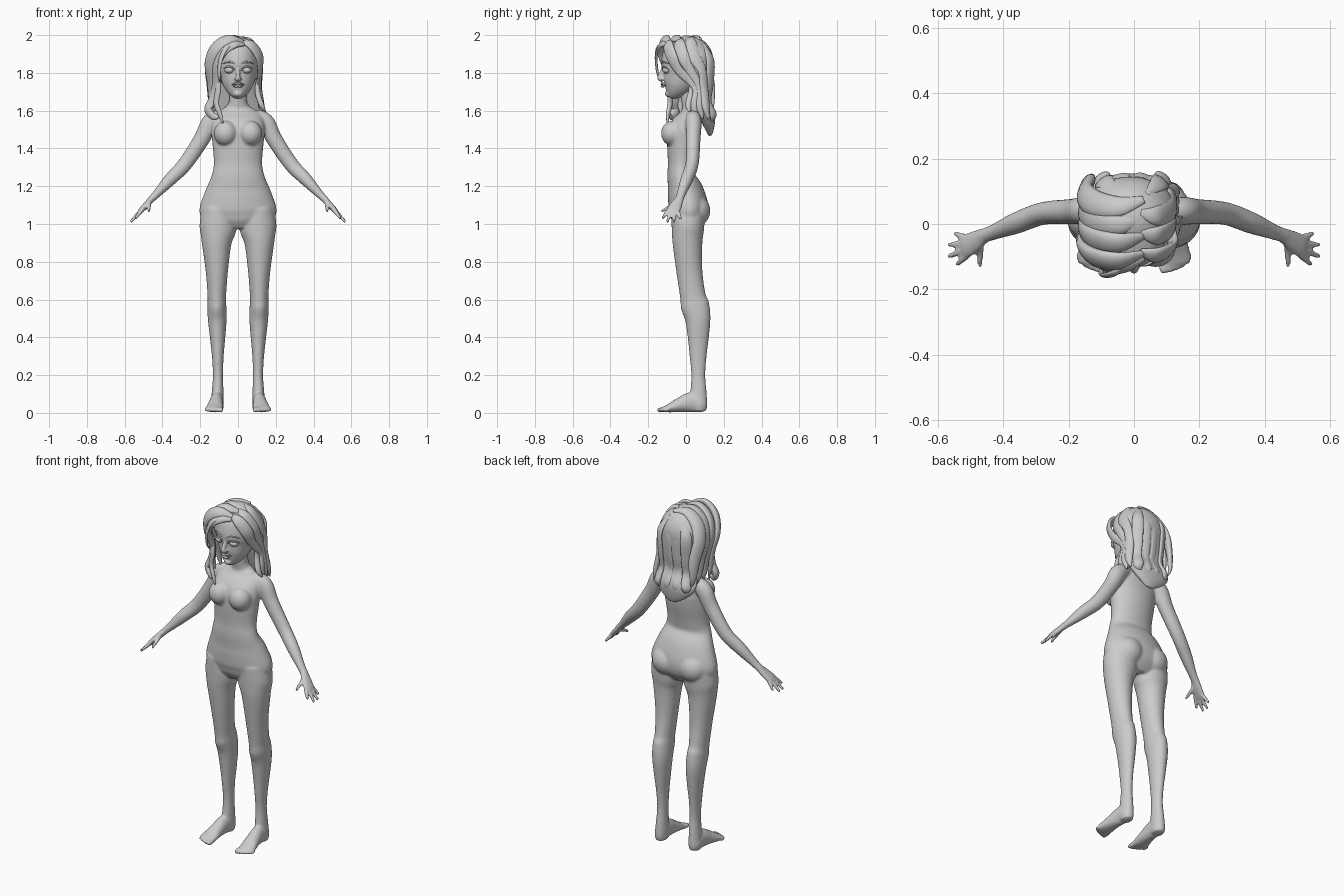
import bpy, bmesh, math
from mathutils import Vector, Matrix

X, Y = Vector((1, 0, 0)), Vector((0, 1, 0))


def spline(keys, i, t):
    """Catmull-Rom interpolation over tuples of any length."""
    k = [keys[max(0, min(len(keys) - 1, i + d))] for d in (-1, 0, 1, 2)]
    return [0.5 * (2 * b + (c - a) * t + (2 * a - 5 * b + 4 * c - d) * t * t
                   + (3 * b - a - 3 * c + d) * t ** 3) for a, b, c, d in zip(*k)]


def tube(bm, keys, ref=X, out=None, mirror=False, n=20, sub=6):
    """Loft ellipses (x, y, z, half width, half depth) along a smooth path."""
    pts = [spline(keys, i, s / sub) for i in range(len(keys) - 1) for s in range(sub)]
    pts.append(list(keys[-1]))
    for sx in ((1, -1) if mirror else (1,)):
        rings = []
        for i, p in enumerate(pts):
            c = Vector(p[:3])
            t = (Vector(pts[min(i + 1, len(pts) - 1)][:3])
                 - Vector(pts[max(i - 1, 0)][:3])).normalized()
            if out:
                r = c - Vector((out[0], out[1], min(c.z, out[2])))
                u = t.cross(r).normalized()
            else:
                u = (ref - t * ref.dot(t)).normalized()
            v = t.cross(u)
            ring = []
            for k in range(n):
                a = 2 * math.pi * k / n
                q = c + u * max(p[3], .001) * math.cos(a) + v * max(p[4], .001) * math.sin(a)
                ring.append(bm.verts.new((q.x * sx, q.y, q.z)))
            rings.append(ring)
        for a, b in zip(rings, rings[1:]):
            for k in range(n):
                bm.faces.new((a[k], a[(k + 1) % n], b[(k + 1) % n], b[k]))
        bm.faces.new(rings[0])
        bm.faces.new(rings[-1])


def ball(bm, c, r, mirror=False, tilt=0):
    for sx in ((1, -1) if mirror else (1,)):
        m = (Matrix.Translation((c[0] * sx, c[1], c[2])) @ Matrix.Rotation(tilt * sx, 4, 'Z')
             @ Matrix.Diagonal((*r, 1)))
        bmesh.ops.create_uvsphere(bm, u_segments=32, v_segments=20, radius=1, matrix=m)


def finish(bm, name, voxel=0, smooth=6):
    bmesh.ops.recalc_face_normals(bm, faces=bm.faces)
    for f in bm.faces:
        f.smooth = True
    me = bpy.data.meshes.new(name)
    bm.to_mesh(me)
    bm.free()
    ob = bpy.data.objects.new(name, me)
    bpy.context.collection.objects.link(ob)
    if voxel:
        m = ob.modifiers.new("blend", 'REMESH')
        m.mode, m.voxel_size, m.use_smooth_shade = 'VOXEL', voxel, True
        s = ob.modifiers.new("soften", 'SMOOTH')
        s.factor, s.iterations = 0.5, smooth
    return ob


# --- Body: torso, limbs and feet blended into one skin
bm = bmesh.new()
tube(bm, [(0, .01, .975, .11, .06), (0, .012, 1.02, .185, .09), (0, .014, 1.08, .204, .105),
          (0, -.002, 1.17, .175, .096), (0, -.025, 1.25, .142, .074), (0, -.022, 1.32, .128, .074),
          (0, -.015, 1.42, .135, .085), (0, -.008, 1.5, .142, .085), (0, .018, 1.565, .13, .06),
          (0, .025, 1.605, .09, .046), (0, .02, 1.64, .05, .042), (0, .005, 1.74, .045, .045)], n=40)
ball(bm, (.066, -.072, 1.48), (.062, .06, .066), True)                # bust
ball(bm, (.085, .045, 1.07), (.088, .084, .085), True)                # seat
tube(bm, [(.102, .012, 1.08, .09, .09), (.106, .01, .98, .098, .086), (.113, .008, .9, .079, .079),
          (.112, .018, .75, .059, .069), (.112, .036, .62, .049, .068), (.112, .047, .57, .05, .076),
          (.11, .062, .5, .05, .068), (.108, .065, .4, .041, .056), (.107, .064, .3, .031, .045),
          (.106, .065, .2, .027, .037), (.108, .066, .11, .031, .043), (.11, .068, .04, .034, .045),
          (.11, .068, .01, .03, .038)], mirror=True, n=28)            # legs
tube(bm, [(.11, .105, .035, .02, .026), (.111, .08, .04, .034, .038), (.113, .03, .056, .035, .054),
          (.118, -.03, .043, .04, .04), (.124, -.085, .026, .047, .024), (.127, -.122, .018, .044, .014)],
     mirror=True)                                                     # feet
for i in range(5):                                                    # toes
    x, y, r = .09 + .019 * i, -.151 + .0018 * i * i, .0135 - .001 * i
    tube(bm, [(x + .004, -.09, .019, r, r), (x, y + .015, .016, r, r), (x, y, .015, r * .6, r * .7)],
         mirror=True, n=12)
tube(bm, [(.09, .035, 1.575, .035, .035), (.145, .04, 1.54, .043, .047), (.192, .038, 1.45, .039, .043),
          (.28, .032, 1.318, .035, .039), (.36, .003, 1.235, .033, .034), (.43, -.025, 1.16, .024, .022),
          (.465, -.037, 1.125, .023, .018)], ref=Y, mirror=True)      # arms
tube(bm, [(.455, -.033, 1.135, .023, .018), (.482, -.05, 1.105, .032, .017),
          (.51, -.066, 1.075, .037, .015), (.522, -.071, 1.062, .032, .012)], ref=Y, mirror=True)
for base, tip in [((.507, -.092, 1.075), (.543, -.125, 1.03)), ((.515, -.078, 1.068), (.569, -.1, 1.01)),
                  ((.515, -.06, 1.068), (.57, -.064, 1.01)), ((.508, -.045, 1.075), (.55, -.028, 1.024)),
                  ((.47, -.055, 1.11), (.472, -.131, 1.066))]:        # fingers, thumb
    mid = [(a + b) / 2 for a, b in zip(base, tip)]
    tube(bm, [(*base, .012, .012), (*mid, .0105, .0105), (*tip, .008, .008)],
         ref=Vector((1, 0, 1)), mirror=True, n=12)
finish(bm, "body", .006, 8)

# --- Head with nose and ears
bm = bmesh.new()
tube(bm, [(0, -.09, 1.676, .018, .016), (0, -.076, 1.69, .043, .04), (0, -.05, 1.73, .075, .078),
          (0, -.02, 1.79, .096, .11), (0, -.008, 1.86, .104, .122), (0, .005, 1.93, .094, .108),
          (0, .01, 1.97, .045, .05)], n=40)
tube(bm, [(0, -.115, 1.83, .01, .012), (0, -.132, 1.79, .011, .014), (0, -.137, 1.771, .015, .015),
          (0, -.125, 1.758, .01, .008)], n=16)                        # nose
ball(bm, (.012, -.128, 1.768), (.009, .011, .008), True)
ball(bm, (0, -.092, 1.69), (.026, .02, .018))                         # chin
ball(bm, (.104, .002, 1.797), (.01, .023, .034), True, -.4)           # ears
finish(bm, "head", .005, 6)

# --- Facial features
bm = bmesh.new()
ball(bm, (.045, -.1, 1.815), (.026, .025, .019), True)
finish(bm, "eyes")
bm = bmesh.new()
tube(bm, [(.019, -.122, 1.813, .002, .003), (.032, -.126, 1.83, .004, .004),
          (.052, -.12, 1.833, .004, .005), (.076, -.098, 1.823, .002, .003)], ref=Y, mirror=True, n=10)
finish(bm, "eyelids")
bm = bmesh.new()
tube(bm, [(.018, -.128, 1.849, .002, .003), (.045, -.122, 1.858, .004, .005),
          (.082, -.094, 1.85, .002, .002)], ref=Y, mirror=True, n=10)
finish(bm, "eyebrows")
bm = bmesh.new()
for z, dz in ((1.741, .003), (1.731, -.004)):
    tube(bm, [(-.033, -.107, 1.737, .002, .001), (-.014, -.122, z + dz, .008, .005),
              (0, -.125, z, .009, .006), (.014, -.122, z + dz, .008, .005),
              (.033, -.107, 1.737, .002, .001)], ref=Y, n=12)
finish(bm, "lips")

# --- Hair: crown and the long fall down the back
bm = bmesh.new()
ball(bm, (-.012, .02, 1.862), (.138, .126, .134))
tube(bm, [(-.012, .03, 1.93, .1, .08), (-.012, .05, 1.87, .134, .095), (-.01, .068, 1.75, .125, .07),
          (-.008, .082, 1.65, .128, .042), (-.005, .112, 1.57, .135, .042), (0, .124, 1.51, .085, .026),
          (.005, .128, 1.465, .02, .008)], n=40)
finish(bm, "hair_back", .007, 10)

# --- Hair: separate swept locks
bm = bmesh.new()
HUB = (-.01, .02, 1.86)
for j in range(4):                       # parting sweeping over the left side
    y = -.1 + .055 * j
    tube(bm, [(.03, y + .01, 1.962 + .008 * min(j, 2), .012, .008),
              (-.045, y - .012, 1.976 + .004 * min(j, 1), .032, .018),
              (-.115, y - .004, 1.93, .04, .022), (-.15, y + .025, 1.845, .038, .02),
              (-.142, y + .06, 1.74, .032, .018), (-.14, y + .07, 1.64, .018, .012),
              (-.128, y + .07, 1.59, .004, .004)], out=HUB)
for j in range(3):                       # parting sweeping over the right side
    y = -.095 + .06 * j
    tube(bm, [(.02, y + .01, 1.965 + .01 * j, .012, .008), (.07, y, 1.948 + .008 * j, .03, .014),
              (.113, y + .02, 1.885, .033, .012), (.117, y + .06, 1.81, .024, .011),
              (.11, .055 + .02 * j, 1.72, .024, .014), (.124, .045 + .03 * j, 1.62, .022, .014),
              (.125, .06 + .03 * j, 1.555, .004, .004)], out=HUB)
finish(bm, "hair_side_locks")
bm = bmesh.new()
tube(bm, [(.03, -.105, 1.95, .01, .008), (-.02, -.13, 1.95, .022, .012), (-.075, -.135, 1.915, .026, .014),
          (-.115, -.108, 1.84, .026, .014), (-.118, -.07, 1.74, .026, .016), (-.135, -.055, 1.66, .03, .018),
          (-.158, -.055, 1.605, .027, .018), (-.125, -.075, 1.567, .018, .012),
          (-.085, -.09, 1.58, .004, .004)], out=HUB)
tube(bm, [(-.02, -.12, 1.955, .008, .006), (-.06, -.15, 1.935, .012, .007), (-.092, -.158, 1.87, .012, .006),
          (-.1, -.148, 1.79, .009, .005), (-.095, -.125, 1.75, .003, .003)], out=HUB, n=14)
tube(bm, [(-.115, -.075, 1.8, .012, .01), (-.105, -.085, 1.72, .017, .012), (-.115, -.085, 1.64, .016, .012),
          (-.095, -.095, 1.58, .012, .01), (-.078, -.1, 1.525, .003, .003)], out=HUB, n=14)
tube(bm, [(.11, .03, 1.77, .014, .01), (.103, .03, 1.7, .018, .014), (.125, .012, 1.63, .017, .014),
          (.145, .02, 1.595, .004, .004)], out=HUB, n=14)
finish(bm, "hair_front_locks")
bm = bmesh.new()
for x in (-.09, -.035, .025, .08):       # soft ridges down the back
    tube(bm, [(x * .5, .09, 1.955, .01, .006), (x, .128, 1.87, .03, .012), (x, .124, 1.74, .03, .012),
              (x, .112, 1.65, .03, .012), (x * 1.1, .14, 1.575, .03, .016),
              (x * .85, .136, 1.51 + abs(x) * .4, .004, .004)], out=HUB)
finish(bm, "hair_back_locks")
